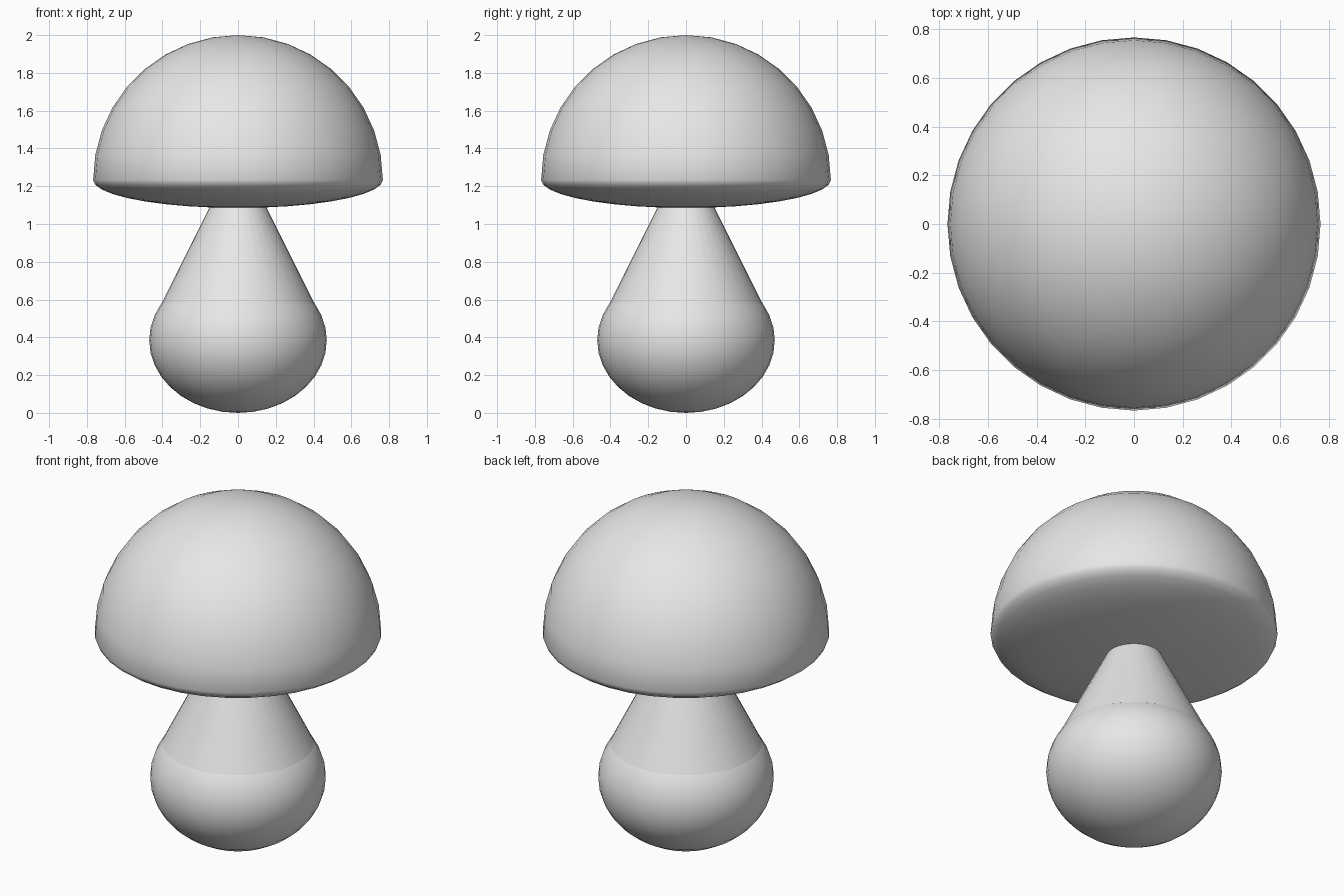
import bpy

cube = bpy.data.objects.get("Cube")
if cube:
    bpy.data.objects.remove(cube, do_unlink=True)

SEGMENTS = 36

# One plain grey for the whole model
grey = bpy.data.materials.new("plain_grey")
grey.use_nodes = True
grey.diffuse_color = (0.8, 0.8, 0.8, 1)
grey.node_tree.nodes["Principled BSDF"].inputs["Base Color"].default_value = (0.8, 0.8, 0.8, 1)


def finish(name):
    obj = bpy.context.object
    obj.name = name
    obj.data.materials.append(grey)
    return obj


def ellipsoid(name, radius, up, down, z):
    """Round body with separate heights above and below its widest ring."""
    bpy.ops.mesh.primitive_uv_sphere_add(segments=SEGMENTS, ring_count=18, radius=1, location=(0, 0, z))
    obj = finish(name)
    for v in obj.data.vertices:
        v.co.x *= radius
        v.co.y *= radius
        v.co.z *= up if v.co.z > 0 else down
    bpy.ops.object.shade_smooth()
    return obj


# Bulbous foot
ellipsoid("bulb", 0.47, 0.385, 0.385, 0.385)

# Tapering stem, sunk into the bulb and the cap
bottom, top = 0.58, 1.2
bpy.ops.mesh.primitive_cone_add(vertices=SEGMENTS, radius1=0.405, radius2=0.095,
                                depth=top - bottom, location=(0, 0, (top + bottom) / 2))
finish("stem")
bpy.ops.object.shade_smooth_by_angle()

# Domed cap with a shallow curved underside
ellipsoid("cap", 0.767, 0.767, 0.148, 1.233)
